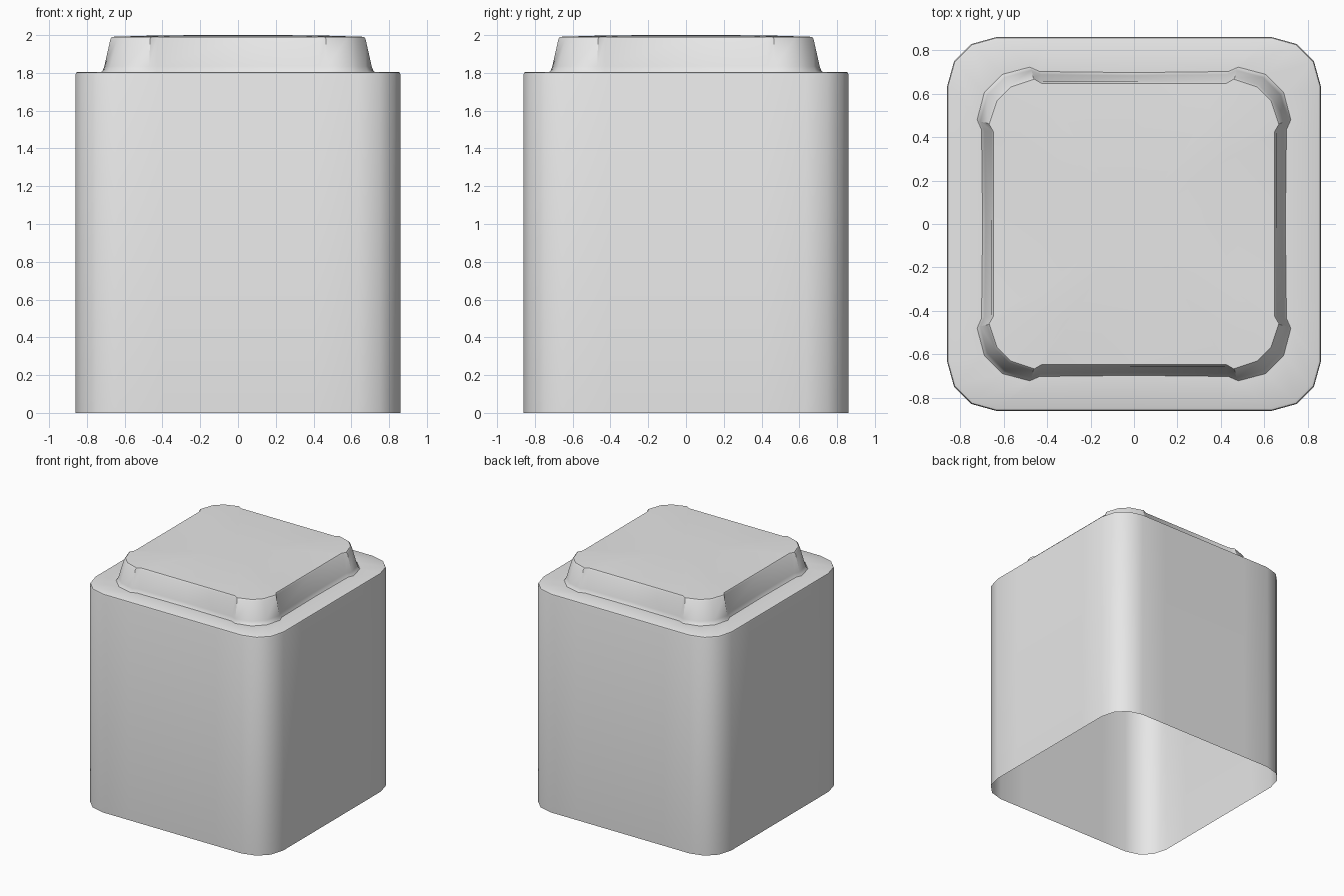
import bpy
import bmesh

cube = bpy.data.objects.get("Cube")
if cube:
    bpy.data.objects.remove(cube, do_unlink=True)

# One plain colour
grey = bpy.data.materials.new("light_grey")
grey.use_nodes = True
grey.diffuse_color = (0.8, 0.8, 0.8, 1)
grey.node_tree.nodes["Principled BSDF"].inputs["Base Color"].default_value = (0.8, 0.8, 0.8, 1)

# Quarter outlines, from the middle of one side round the corner
BODY = [(.86, 0), (.86, .4), (.86, .635), (.828, .75), (.75, .828), (.635, .86), (.4, .86)]
LID_BASE = [(.69, 0), (.695, .43), (.715, .475), (.682, .6), (.6, .682), (.475, .715), (.43, .695)]
LID_TOP = [(.655, 0), (.655, .43), (.675, .465), (.638, .575), (.575, .638), (.465, .675), (.43, .655)]


def ring(quarter, z, inset=0.0):
    """Turn a quarter outline four times into a full ring at height z."""
    points = []
    pts = [(x * (1 - inset), y * (1 - inset)) for x, y in quarter]
    for _ in range(4):
        points += [(x, y, z) for x, y in pts]
        pts = [(-y, x) for x, y in pts]
    return points


def loft(name, rings, cap=False):
    """Skin a stack of rings, leaving the bottom open."""
    bm = bmesh.new()
    rows = [[bm.verts.new(p) for p in r] for r in rings]
    n = len(rows[0])
    for low, high in zip(rows, rows[1:]):
        for i in range(n):
            j = (i + 1) % n
            bm.faces.new((low[i], low[j], high[j], high[i]))
    if cap:
        bm.faces.new(rows[-1])
    mesh = bpy.data.meshes.new(name)
    bm.to_mesh(mesh)
    bm.free()
    mesh.materials.append(grey)
    obj = bpy.data.objects.new(name, mesh)
    bpy.context.collection.objects.link(obj)
    bpy.ops.object.select_all(action='DESELECT')
    obj.select_set(True)
    bpy.context.view_layer.objects.active = obj
    bpy.ops.object.shade_smooth_by_angle(angle=0.7)
    return obj


# Hollow body, open underneath, with a softened shoulder
loft("canister_body", [
    ring(BODY, 0),
    ring(BODY, 1.79),
    ring(BODY, 1.801, .004),
    ring(BODY, 1.805, .014),
    ring(LID_BASE, 1.805, -.01),
])

# Tapered raised lid with four recessed sides and a barely domed top
loft("canister_lid", [
    ring(LID_BASE, 1.805, -.01),
    ring(LID_BASE, 1.815),
    ring(LID_BASE, 1.835, .01),
    ring(LID_TOP, 1.98),
    ring(LID_TOP, 1.991, .012),
    ring(LID_TOP, 1.998, .35),
    ring(LID_TOP, 2.0, .7),
], cap=True)
